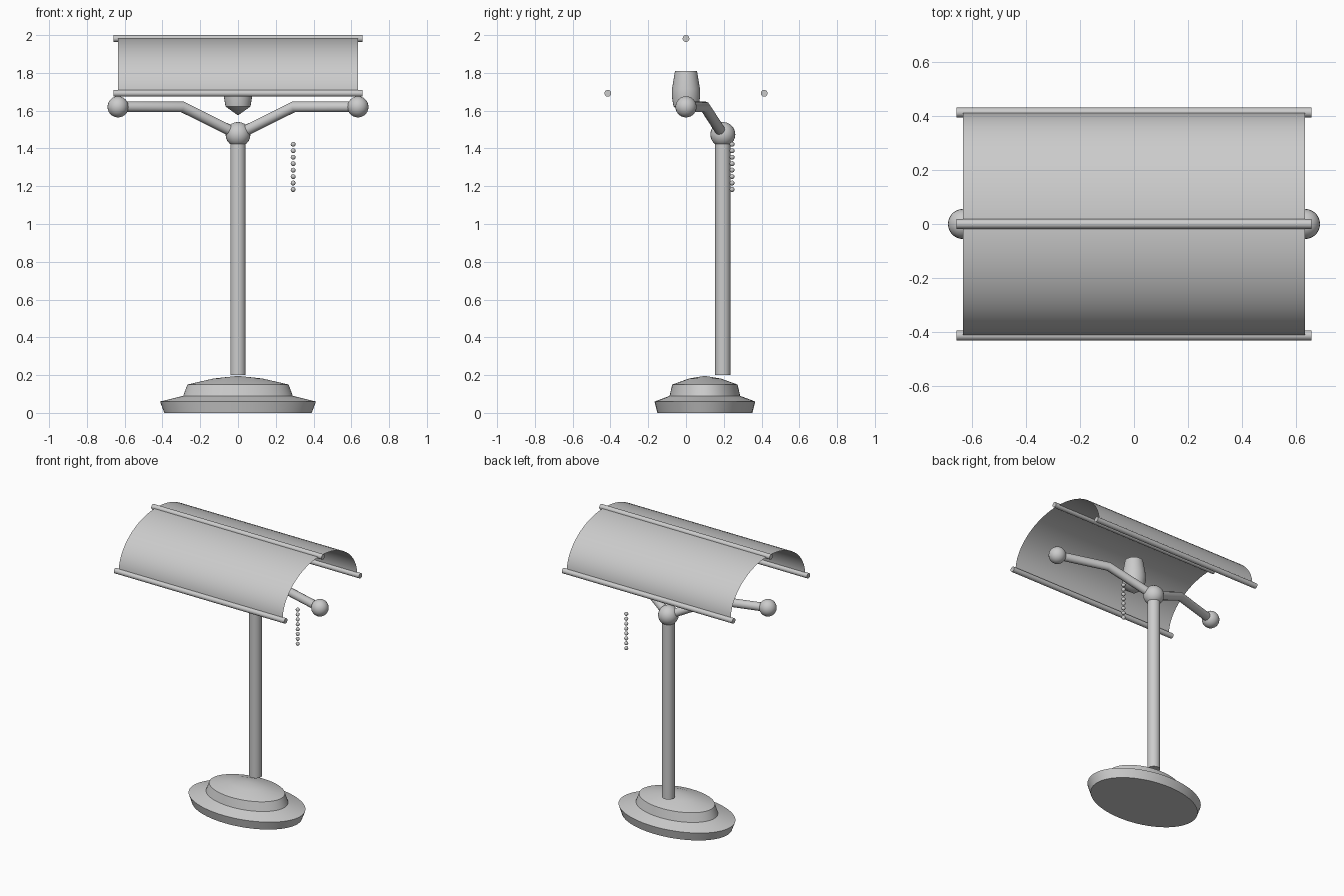
import bpy, bmesh, math
from mathutils import Vector

if "Cube" in bpy.data.objects:
    bpy.data.objects.remove(bpy.data.objects["Cube"])


def make_object(name, bm, angle=30):
    bmesh.ops.recalc_face_normals(bm, faces=bm.faces)
    me = bpy.data.meshes.new(name)
    bm.to_mesh(me)
    bm.free()
    ob = bpy.data.objects.new(name, me)
    bpy.context.collection.objects.link(ob)
    bpy.ops.object.select_all(action='DESELECT')
    ob.select_set(True)
    bpy.context.view_layer.objects.active = ob
    bpy.ops.object.shade_smooth_by_angle(angle=math.radians(angle))
    return ob


def lathe(name, profile, center, squash=1.0, segs=32):
    """Revolve (radius, z) points around z; squash flattens it in y."""
    bm = bmesh.new()
    vs = [bm.verts.new((r, 0, z)) for r, z in profile]
    es = [bm.edges.new(p) for p in zip(vs, vs[1:])]
    bmesh.ops.spin(bm, geom=vs + es, cent=(0, 0, 0), axis=(0, 0, 1),
                   angle=math.tau, steps=segs, use_duplicate=False)
    bmesh.ops.remove_doubles(bm, verts=bm.verts, dist=1e-4)
    for v in bm.verts:
        v.co.y *= squash
        v.co += Vector(center)
    return make_object(name, bm)


def ball(name, loc, r, u=24, v=12):
    bm = bmesh.new()
    bmesh.ops.create_uvsphere(bm, u_segments=u, v_segments=v, radius=r)
    bmesh.ops.translate(bm, verts=bm.verts, vec=loc)
    return make_object(name, bm, 60)


def tube(name, points, r, segs=16):
    """Round bar along a polyline, mitred at the bends."""
    pts = [Vector(p) for p in points]
    dirs = [(b - a).normalized() for a, b in zip(pts, pts[1:])]
    bm = bmesh.new()
    side = dirs[0].orthogonal().normalized()
    up = dirs[0].cross(side)
    ring = [pts[0] + r * (side * math.cos(t) + up * math.sin(t))
            for t in (math.tau * i / segs for i in range(segs))]
    loops = [[bm.verts.new(c) for c in ring]]
    for i, d in enumerate(dirs):
        # slide the ring along the bar until it meets the mitre plane
        n = d if i == len(dirs) - 1 else (d + dirs[i + 1]).normalized()
        ring = [c + d * ((pts[i + 1] - c).dot(n) / d.dot(n)) for c in ring]
        loops.append([bm.verts.new(c) for c in ring])
    for a, b in zip(loops, loops[1:]):
        for k in range(segs):
            j = (k + 1) % segs
            bm.faces.new((a[k], a[j], b[j], b[k]))
    bm.faces.new(loops[0])
    bm.faces.new(loops[-1])
    return make_object(name, bm)


# Stepped oval base
lathe("base", [(0, 0), (0.39, 0), (0.413, 0.06), (0.29, 0.09), (0.268, 0.15),
               (0.13, 0.182), (0, 0.196)], (0, 0.1, 0), squash=0.645, segs=64)

# Column and the knuckle on top of it
tube("column", [(0, 0.195, 0.2), (0, 0.195, 1.46)], 0.041, 24)
ball("knuckle", (0, 0.195, 1.474), 0.066)

# Forked arms with end balls
for side, s in (("left", -1), ("right", 1)):
    tube(f"arm_{side}", [(0, 0.195, 1.474), (s * 0.295, 0.1, 1.62),
                         (s * 0.635, 0, 1.62)], 0.028)
    ball(f"arm_ball_{side}", (s * 0.635, 0, 1.62), 0.056)

# Lamp socket under the shade
lathe("socket", [(0, 1.575), (0.066, 1.622), (0.075, 1.675), (0.074, 1.715),
                 (0.058, 1.81), (0, 1.81)], (0, 0, 0))

# Thin shade, half an ellipse in section
bm = bmesh.new()
arc = [(0.413 * math.cos(t), 1.692 + 0.29 * math.sin(t))
       for t in (math.pi * i / 32 for i in range(33))]
rows = [[bm.verts.new((x, y, z)) for y, z in arc] for x in (-0.635, 0.635)]
for k in range(32):
    bm.faces.new((rows[0][k], rows[1][k], rows[1][k + 1], rows[0][k + 1]))
shade = make_object("shade", bm, 60)
if shade.data.polygons[16].normal.z < 0:
    shade.data.flip_normals()

# Trim rods along the shade edges and ridge
for name, y, z in (("front", -0.414, 1.692), ("ridge", 0, 1.982),
                   ("back", 0.414, 1.692)):
    tube(f"shade_rod_{name}", [(-0.66, y, z), (0.66, y, z)], 0.018)

# Pull chain beads
for i in range(8):
    ball(f"chain_bead_{i + 1}", (0.292, 0.244, 1.422 - i * 0.0342), 0.013, 12, 8)
